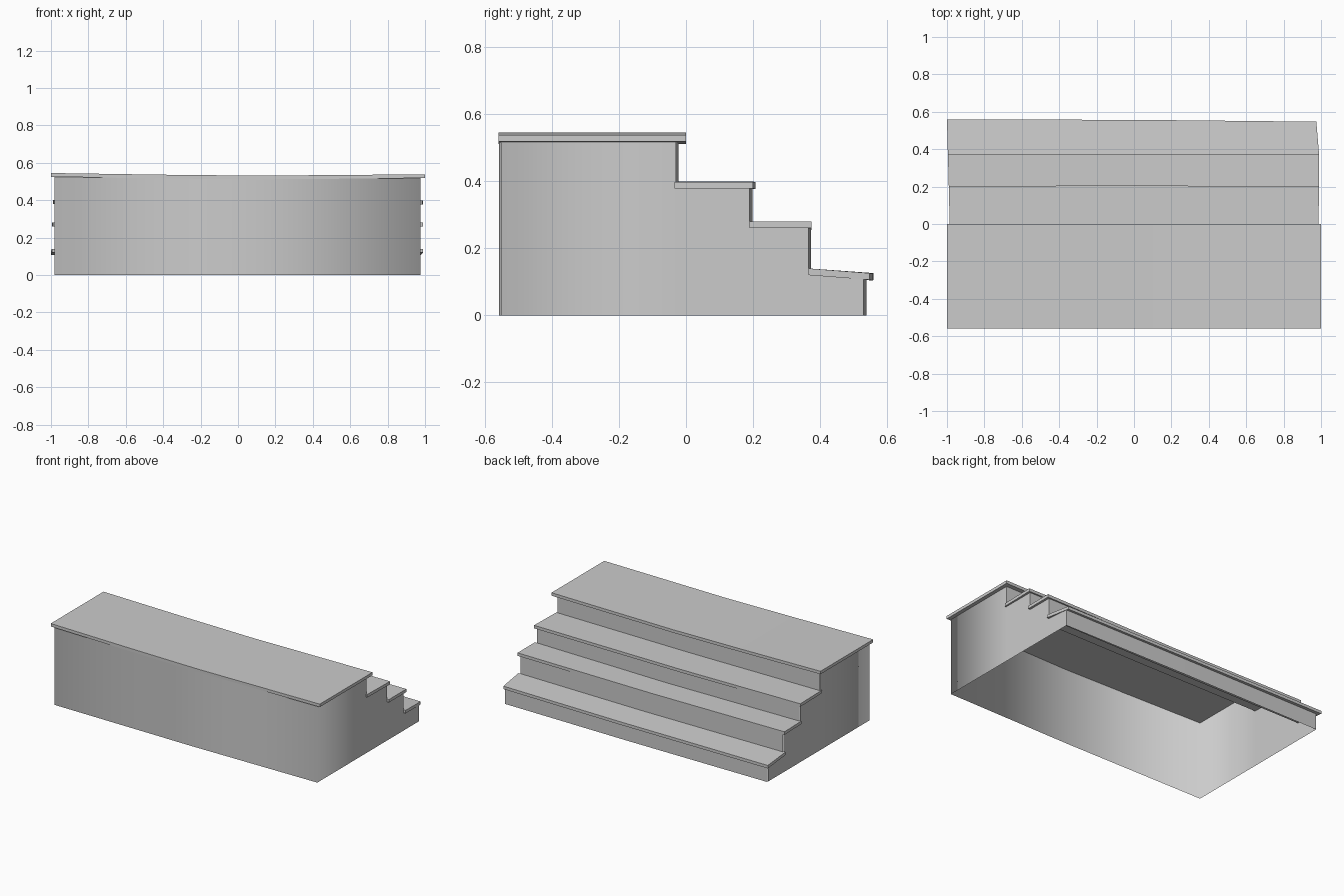
import bpy
import bmesh

cube = bpy.data.objects.get("Cube")
if cube:
    bpy.data.objects.remove(cube, do_unlink=True)

stone = bpy.data.materials.new("plain grey")
stone.use_nodes = True
GREY = (0.6, 0.6, 0.6, 1)
stone.diffuse_color = GREY
stone.node_tree.nodes["Principled BSDF"].inputs["Base Color"].default_value = GREY


def build(name, quads, smooth=False, solid=False):
    """Make an object from a list of corner-point faces, welding shared points."""
    bm = bmesh.new()
    for quad in quads:
        face = bm.faces.new([bm.verts.new(p) for p in quad])
        face.smooth = smooth
    bmesh.ops.remove_doubles(bm, verts=bm.verts, dist=0.0005)
    if solid:
        bmesh.ops.recalc_face_normals(bm, faces=bm.faces)
    mesh = bpy.data.meshes.new(name)
    bm.to_mesh(mesh)
    bm.free()
    mesh.materials.append(stone)
    obj = bpy.data.objects.new(name, mesh)
    bpy.context.collection.objects.link(obj)
    return obj


LEFT, RIGHT, FRONT, MID = 0.975, -0.98, -0.55, 0.05

# Each step: riser back-plane y, riser height, ends of its flat run
runs = [(FRONT, -0.03, 0.525), (-0.03, 0.19, 0.39),
        (0.19, 0.365, 0.27), (0.365, 0.53, 0.12)]

# Front wall and stepped end walls, softly shaded round the corners
walls = []
top = runs[0][2]
for x0, x1 in ((RIGHT, MID), (MID, LEFT)):
    y0 = FRONT if x0 == RIGHT else FRONT - 0.008
    y1 = FRONT if x1 == LEFT else FRONT - 0.008
    walls.append([(x0, y0, 0), (x1, y1, 0), (x1, y1, top), (x0, y0, top)])
for x in (LEFT, RIGHT):
    for y0, y1, h in runs:
        quad = [(x, y0, 0), (x, y1, 0), (x, y1, h), (x, y0, h)]
        walls.append(quad if x > 0 else quad[::-1])
build("wall_shell", walls, smooth=True)

# Risers, bowed slightly outward at mid length; the base is left open
for i, (y0, y, h) in enumerate(runs):
    low = runs[i + 1][2] if i < 3 else 0
    quads = []
    for (xa, ya), (xb, yb) in (((LEFT, y), (MID, y + 0.008)),
                               ((MID, y + 0.008), (RIGHT, y + 0.006))):
        quads.append([(xa, ya, low), (xb, yb, low), (xb, yb, h), (xa, ya, h)])
    build(f"riser_{4 - i}", quads)


def tread(name, stations, tilt=0.0, thick=0.02):
    """Slab along x; each station is (x at inner edge, x at nosing, y0, y1, top z)."""
    rings = []
    for xi, xo, y0, y1, z in stations:
        rings.append([(xi, y0, z - thick), (xo, y1, z - thick - tilt),
                      (xo, y1, z - tilt), (xi, y0, z)])
    quads = [rings[0], rings[-1]]
    for a, b in zip(rings, rings[1:]):
        for k in range(4):
            n = (k + 1) % 4
            quads.append([a[k], a[n], b[n], b[k]])
    build(name, quads, solid=True)


# Sagging top deck and the three lower treads
tread("top_deck", [(-1, -1, -0.56, 0.0, 0.545), (-0.4, -0.4, -0.56, 0.0, 0.536),
                   (0.1, 0.1, -0.56, 0.0, 0.531), (1, 1, -0.56, 0.0, 0.538)])
tread("upper_tread", [(-0.985, -0.99, -0.035, 0.2, 0.4), (-0.1, -0.1, -0.035, 0.207, 0.397),
                      (0.985, 0.99, -0.035, 0.2, 0.398)])
tread("middle_tread", [(-0.99, -0.995, 0.19, 0.375, 0.28), (0.0, 0.0, 0.19, 0.375, 0.274),
                       (0.99, 0.99, 0.19, 0.375, 0.28)])
tread("lower_tread", [(-0.995, -1, 0.365, 0.56, 0.14), (0.1, 0.1, 0.365, 0.556, 0.138),
                      (0.99, 0.975, 0.365, 0.547, 0.14)], tilt=0.014)
